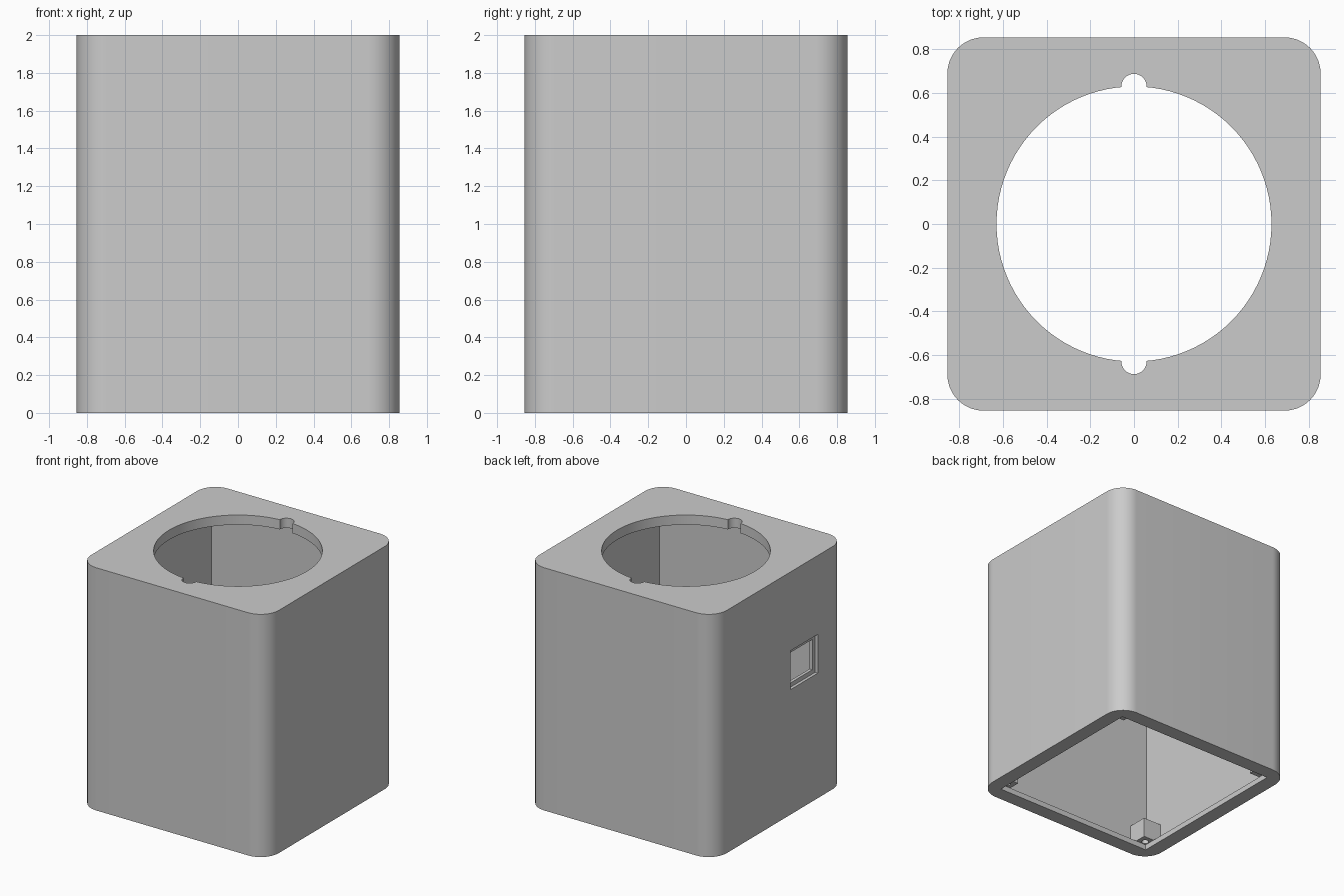
import bpy
import bmesh
from mathutils import Matrix, Vector

cube = bpy.data.objects.get("Cube")
if cube:
    bpy.data.objects.remove(cube, do_unlink=True)

HALF, HEIGHT, CORNER = 0.855, 2.0, 0.165
CAVITY, MOUTH = 0.804, 0.735        # half widths of the inside and the bottom opening
LIP, TOP = 0.045, 0.08              # thickness of the bottom lip and the top plate
POST_IN, POST_TOP = 0.64, 0.21      # inner edge and height of the screw posts

grey = bpy.data.materials.new("plain grey")
grey.use_nodes = True
grey.diffuse_color = (0.6, 0.6, 0.6, 1)
grey.node_tree.nodes["Principled BSDF"].inputs["Base Color"].default_value = (0.6, 0.6, 0.6, 1)


def make_object(name, bm):
    mesh = bpy.data.meshes.new(name)
    bm.to_mesh(mesh)
    bm.free()
    mesh.materials.append(grey)
    obj = bpy.data.objects.new(name, mesh)
    bpy.context.collection.objects.link(obj)
    return obj


def box(name, low, high, corner=0):
    """Box between two corners, with optional rounded upright edges."""
    low, high = Vector(low), Vector(high)
    bm = bmesh.new()
    matrix = Matrix.Translation((low + high) / 2) @ Matrix.Diagonal((*(high - low), 1))
    bmesh.ops.create_cube(bm, size=1, matrix=matrix)
    if corner:
        upright = [e for e in bm.edges if abs(e.verts[0].co.z - e.verts[1].co.z) > 0.01]
        bmesh.ops.bevel(bm, geom=upright, offset=corner, segments=16, profile=0.5,
                        affect='EDGES')
    return make_object(name, bm)


def cylinder(name, x, y, low, high, radius, sides):
    bm = bmesh.new()
    bmesh.ops.create_cone(bm, cap_ends=True, segments=sides, radius1=radius, radius2=radius,
                          depth=high - low,
                          matrix=Matrix.Translation((x, y, (low + high) / 2)))
    return make_object(name, bm)


def cut(target, cutter):
    """Subtract the cutter for good and remove it."""
    cutter.hide_render = True
    mod = target.modifiers.new("cut", 'BOOLEAN')
    mod.operation, mod.solver, mod.object = 'DIFFERENCE', 'EXACT', cutter
    bpy.context.view_layer.objects.active = target
    bpy.ops.object.modifier_apply(modifier=mod.name)
    bpy.data.objects.remove(cutter, do_unlink=True)


def smooth(obj):
    bpy.ops.object.select_all(action='DESELECT')
    obj.select_set(True)
    bpy.context.view_layer.objects.active = obj
    bpy.ops.object.shade_smooth_by_angle(angle=0.5)


# Hollow housing with rounded upright edges
housing = box("housing", (-HALF, -HALF, 0), (HALF, HALF, HEIGHT), CORNER)
cut(housing, box("cavity", (-CAVITY, -CAVITY, LIP), (CAVITY, CAVITY, HEIGHT - TOP)))
cut(housing, box("mouth", (-MOUTH, -MOUTH, -0.1), (MOUTH, MOUTH, LIP + 0.1)))

# Round top opening with two keyway notches
cut(housing, cylinder("opening", 0, 0, HEIGHT - 0.2, HEIGHT + 0.1, 0.63, 96))
for side in (-1, 1):
    cut(housing, cylinder("notch", 0, side * 0.63, HEIGHT - 0.2, HEIGHT + 0.1, 0.058, 32))

# Socket window: shallow recess, then a smaller hole through the wall
y0, y1, z0, z1 = -0.495, -0.14, 1.03, 1.35
rim = 0.035
cut(housing, box("recess", (-HALF - 0.1, y0, z0), (-HALF + 0.025, y1, z1)))
cut(housing, box("window", (-HALF - 0.1, y0 + rim, z0 + rim), (-0.7, y1 - rim, z1 - rim)))
smooth(housing)

# Screw posts in the four bottom corners
middle = (POST_IN + CAVITY) / 2 - 0.02
for sx, side in ((-1, "right"), (1, "left")):
    for sy, end in ((-1, "front"), (1, "back")):
        xs = sorted((sx * POST_IN, sx * CAVITY))
        ys = sorted((sy * POST_IN, sy * CAVITY))
        post = box(f"{end}_{side}_screw_post", (xs[0], ys[0], LIP), (xs[1], ys[1], POST_TOP))
        cut(post, cylinder("screw_hole", sx * middle, sy * middle, -0.1, POST_TOP - 0.03,
                           0.028, 24))
        smooth(post)
